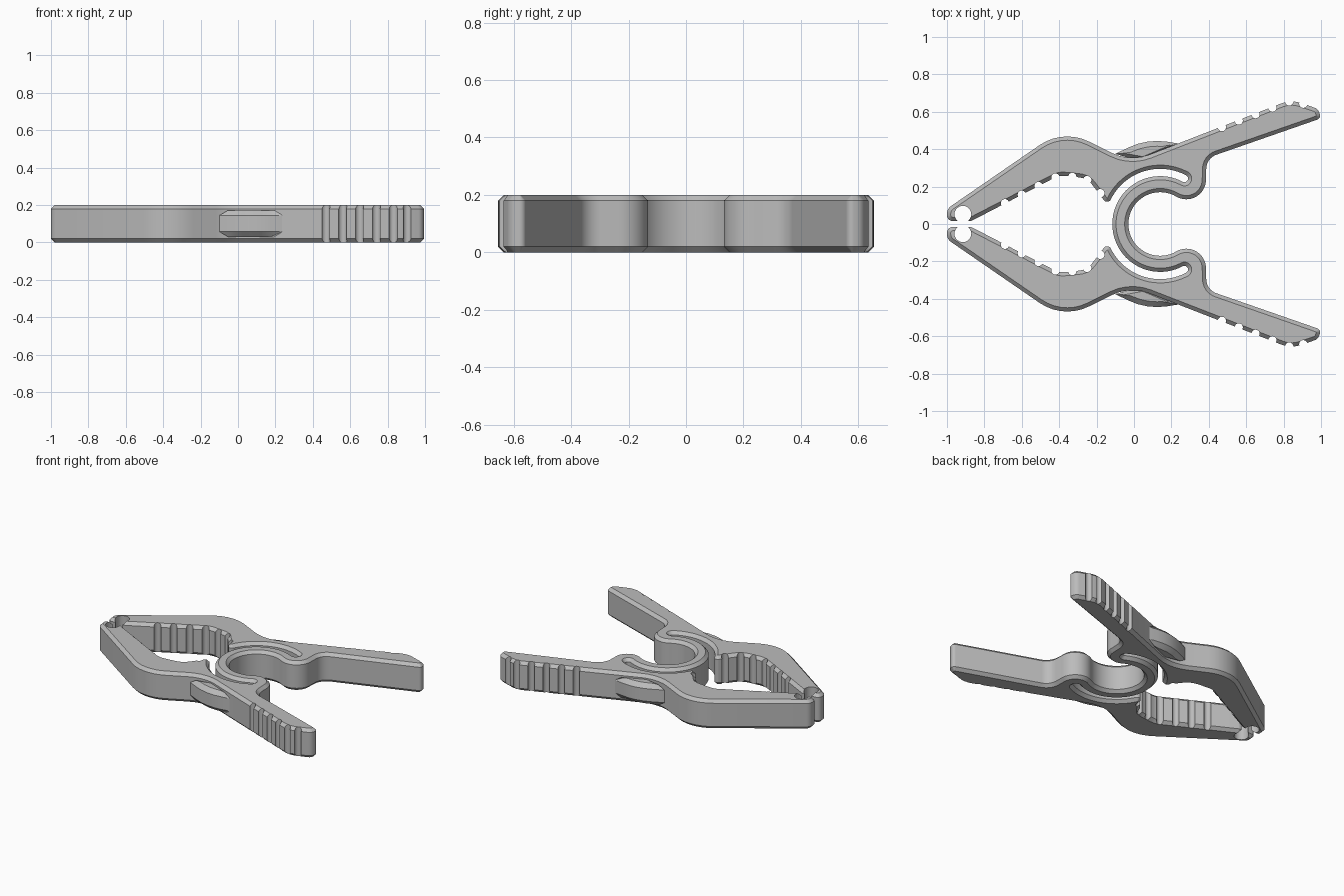
import bpy, bmesh
from math import sin, cos, radians, tan, pi
from mathutils import Vector

if "Cube" in bpy.data.objects:
    bpy.data.objects.remove(bpy.data.objects["Cube"])

HEIGHT = 0.2

grey = bpy.data.materials.new("plain grey")
grey.use_nodes = True
grey.diffuse_color = (0.5, 0.5, 0.5, 1)
grey.node_tree.nodes["Principled BSDF"].inputs["Base Color"].default_value = grey.diffuse_color


def arc(cx, cy, r, start, end, steps):
    """Points along an arc, angles in degrees."""
    angles = [radians(start + (end - start) * i / steps) for i in range(steps + 1)]
    return [Vector((cx + r * cos(a), cy + r * sin(a))) for a in angles]


def rounded(corners):
    """Turn (x, y, radius) corners into a path with arcs; radius 0 stays sharp."""
    path = []
    for i, (x, y, r) in enumerate(corners):
        p = Vector((x, y))
        if r == 0:
            path.append(p)
            continue
        u = (Vector(corners[i - 1][:2]) - p).normalized()
        v = (Vector(corners[i + 1][:2]) - p).normalized()
        half = u.angle(v) / 2
        reach = r / tan(half)
        centre = p + (u + v).normalized() * r / sin(half)
        a = p + u * reach - centre
        # A left bend turns the arc counter-clockwise
        bend = 1 if v.x * u.y - v.y * u.x > 0 else -1
        steps = max(4, int((pi - 2 * half) / radians(8)))
        for k in range(steps + 1):
            t = bend * (pi - 2 * half) * k / steps
            path.append(centre + Vector((a.x * cos(t) - a.y * sin(t),
                                         a.x * sin(t) + a.y * cos(t))))
    return path


def sharp(points):
    return [(p.x, p.y, 0) for p in points]


def mirrored(points):
    return [Vector((p.x, -p.y)) for p in reversed(points)]


def inset(points, d):
    """Move a counter-clockwise outline inward by d."""
    result = []
    for i, p in enumerate(points):
        a = (p - points[i - 1]).normalized()
        b = (points[(i + 1) % len(points)] - p).normalized()
        n = (Vector((-a.y, a.x)) + Vector((-b.y, b.x))).normalized()
        result.append(p + n * d / max(0.6, n.dot(Vector((-a.y, a.x)))))
    return result


def plate(name, outline, low, high, chamfer):
    """Flat slab with chamfered top and bottom rims."""
    bm = bmesh.new()
    small = inset(outline, chamfer)
    levels = [(small, low), (outline, low + chamfer), (outline, high - chamfer), (small, high)]
    rings = [[bm.verts.new((p.x, p.y, z)) for p in pts] for pts, z in levels]
    n = len(outline)
    for lower, upper in zip(rings, rings[1:]):
        for i in range(n):
            j = (i + 1) % n
            bm.faces.new((lower[i], lower[j], upper[j], upper[i]))
    caps = [bm.faces.new(rings[-1]), bm.faces.new(rings[0][::-1])]
    bm.normal_update()
    bmesh.ops.triangulate(bm, faces=caps)
    return finish(name, bm)


def finish(name, bm):
    bm.normal_update()
    mesh = bpy.data.meshes.new(name)
    bm.to_mesh(mesh)
    bm.free()
    obj = bpy.data.objects.new(name, mesh)
    bpy.context.collection.objects.link(obj)
    mesh.materials.append(grey)
    return obj


def activate(obj):
    bpy.ops.object.select_all(action='DESELECT')
    obj.select_set(True)
    bpy.context.view_layer.objects.active = obj


# Half outline: spring ring, lobe, handle, jaw, and the slot around the ring
RING_X, RING_IN, RING_OUT, SLOT = 0.14, 0.17, 0.256, 0.295
mid, slot_r = (RING_OUT + SLOT) / 2, (SLOT - RING_OUT) / 2
end = 62
corners = sharp(arc(RING_X, 0, RING_IN, 180, 59.5, 24))
corners += sharp(arc(0.2796, 0.237, 0.105, -120.5, 0, 16)[1:])
corners += [
    (0.388, 0.352, 0.08),
    (1.0, 0.565, 0.022), (0.985, 0.615, 0.04), (0.84, 0.665, 0.15),   # handle
    (-0.02, 0.331, 0.25), (-0.378, 0.509, 0.26),                      # outer side
    (-1.0, 0.081, 0.05), (-1.0, 0.016, 0.03), (-0.87, 0.016, 0.03),   # jaw tip
    (-0.4, 0.26, 0.1), (-0.25, 0.245, 0.1), (-0.14, 0.1, 0.022),      # inner jaw
]
corners += sharp(arc(RING_X, 0, SLOT, 150, end, 18))
corners += sharp(arc(RING_X + mid * cos(radians(end)), mid * sin(radians(end)),
                     slot_r, end, end - 180, 10)[1:-1])
corners += sharp(arc(RING_X, 0, RING_OUT, end, 180, 24))
half_outline = rounded(corners)
clamp = plate("clamp_body", half_outline + mirrored(half_outline)[1:-1], 0, HEIGHT, 0.02)

# Grooves in grips and jaws, and the round hole at each jaw tip
grooves = [(0.47, 0.518), (0.56, 0.553), (0.65, 0.587), (0.74, 0.622), (0.83, 0.655), (0.905, 0.643)]
grooves += [(-0.69 + 0.09 * i, 0.111 + 0.046 * i) for i in range(4)]
grooves += [(-0.33, 0.252), (-0.25, 0.235), (-0.18, 0.165)]
holes = [(x, y, 0.022) for x, y in grooves] + [(-0.915, 0.052, 0.045)]
bm = bmesh.new()
for x, y, r in holes:
    for side in (1, -1):
        made = bmesh.ops.create_cone(bm, cap_ends=True, segments=24, radius1=r, radius2=r, depth=1)
        bmesh.ops.translate(bm, verts=made["verts"], vec=(x, y * side, HEIGHT / 2))
cutter = finish("groove_cutter", bm)
cutter.hide_render = True
activate(clamp)
cut = clamp.modifiers.new("grooves", 'BOOLEAN')
cut.operation, cut.solver, cut.object = 'DIFFERENCE', 'EXACT', cutter
bpy.ops.object.modifier_apply(modifier=cut.name)
bpy.data.objects.remove(cutter)

# Raised pads on the outer sides
pad = rounded([(0.05, 0.33, 0), (0.24, 0.43, 0), (0.07, 0.457, 0.35), (-0.1, 0.375, 0)])
pads = [plate("left_side_pad", pad, 0.03, 0.172, 0.028),
        plate("right_side_pad", mirrored(pad), 0.03, 0.172, 0.028)]

for obj in [clamp] + pads:
    activate(obj)
    bpy.ops.object.shade_smooth_by_angle(angle=radians(30))
